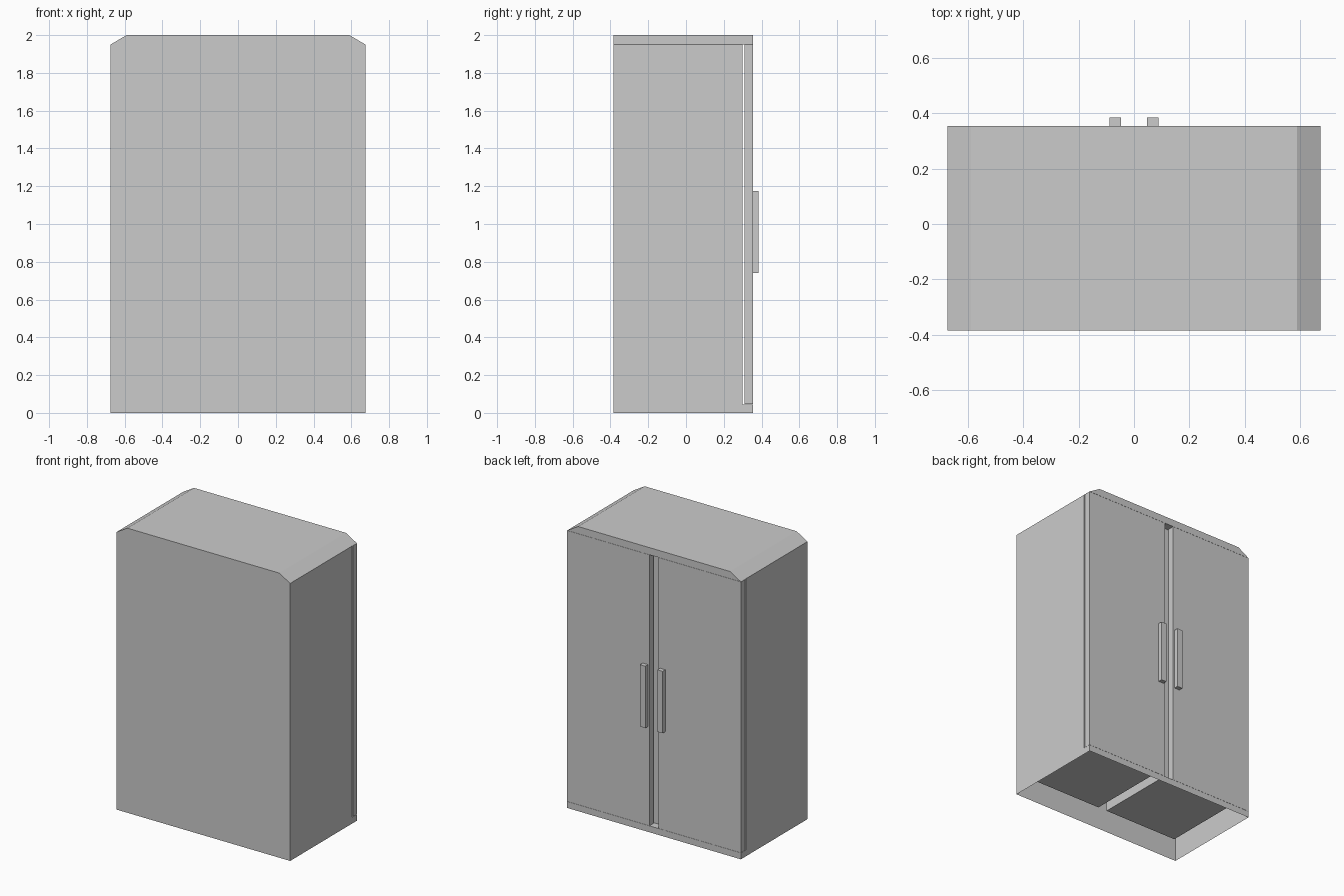
import bpy
import bmesh

default_cube = bpy.data.objects.get("Cube")
if default_cube:
    bpy.data.objects.remove(default_cube, do_unlink=True)

grey = bpy.data.materials.new("light_grey")
grey.use_nodes = True
colour = (0.6, 0.6, 0.6, 1)
grey.diffuse_color = colour
grey.node_tree.nodes["Principled BSDF"].inputs["Base Color"].default_value = colour

HALF_W = 0.675
FRONT, PANEL, BACK = -0.385, 0.30, 0.355
RAIL, SHOULDER, TOP = 0.045, 1.95, 2.0
GAP = 0.035


def prism(name, start, end, open_bottom=False):
    """Join two matching outlines into a solid, optionally without its bottom."""
    bm = bmesh.new()
    a = [bm.verts.new(p) for p in start]
    b = [bm.verts.new(p) for p in end]
    bm.faces.new(a)
    bm.faces.new(b[::-1])
    n = len(a)
    for i in range(n):
        j = (i + 1) % n
        bm.faces.new((a[j], a[i], b[i], b[j]))
    bmesh.ops.recalc_face_normals(bm, faces=bm.faces)
    if open_bottom:
        under = [f for f in bm.faces if all(v.co.z < 0.001 for v in f.verts)]
        bmesh.ops.delete(bm, geom=under, context='FACES_ONLY')
    mesh = bpy.data.meshes.new(name)
    bm.to_mesh(mesh)
    bm.free()
    mesh.materials.append(grey)
    obj = bpy.data.objects.new(name, mesh)
    bpy.context.collection.objects.link(obj)
    return obj


def box(name, x, y, z):
    outline = [(x[0], z[0]), (x[1], z[0]), (x[1], z[1]), (x[0], z[1])]
    return prism(name, [(px, y[0], pz) for px, pz in outline],
                 [(px, y[1], pz) for px, pz in outline])


# Hollow carcass with a recessed back panel and a bottom rail
side = [(FRONT, 0), (FRONT, SHOULDER), (PANEL, SHOULDER),
        (PANEL, RAIL), (BACK, RAIL), (BACK, 0)]
prism("carcass", [(-HALF_W, y, z) for y, z in side],
      [(HALF_W, y, z) for y, z in side], open_bottom=True)

# Top with bevelled ends
cap = [(-HALF_W, SHOULDER), (HALF_W, SHOULDER), (0.59, TOP), (-0.59, TOP)]
prism("top_cap", [(x, FRONT, z) for x, z in cap], [(x, BACK, z) for x, z in cap])

# Paired doors, handles and inner compartments
for label, s in (("left", 1), ("right", -1)):
    box(label + "_door", (s * GAP, s * HALF_W), (PANEL + 0.01, BACK),
        (RAIL + 0.001, SHOULDER - 0.001))
    box(label + "_handle", (s * 0.047, s * 0.088), (BACK, 0.385), (0.74, 1.175))
    box(label + "_compartment", (s * GAP, s * 0.61), (FRONT + 0.066, PANEL - 0.01),
        (0.11, 1.89))
